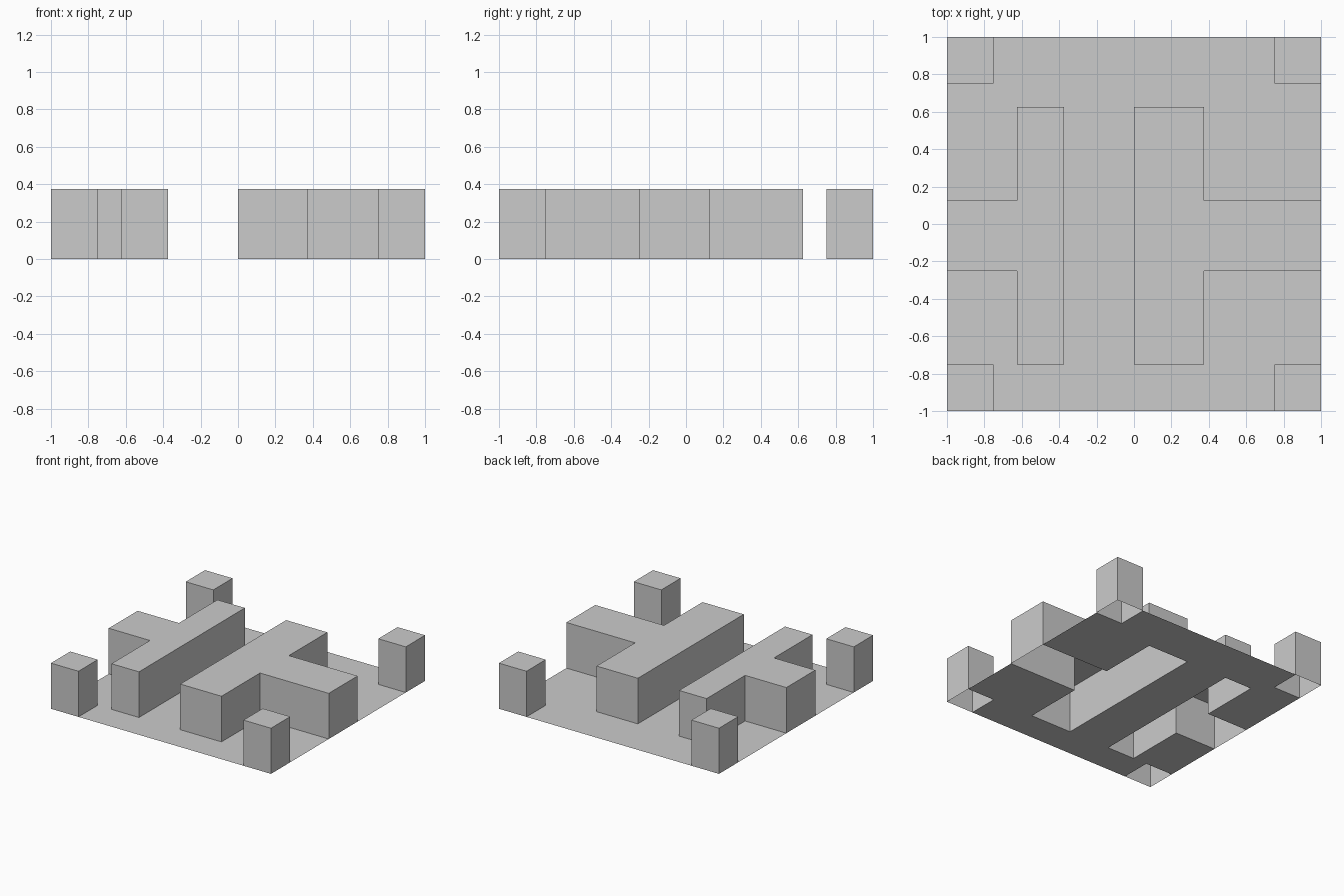
import bpy

if "Cube" in bpy.data.objects:
    bpy.data.objects.remove(bpy.data.objects["Cube"])

H = 0.375   # height of the raised blocks
P = 0.75    # inner edge of the corner pillars


def make_object(name, verts, faces):
    mesh = bpy.data.meshes.new(name)
    mesh.from_pydata(verts, [], faces)
    mesh.update()
    obj = bpy.data.objects.new(name, mesh)
    bpy.context.collection.objects.link(obj)
    return obj


def raised_block(name, outline):
    """Hollow block, open underneath; outline runs counter-clockwise."""
    n = len(outline)
    verts = [(x, y, z) for z in (0, H) for x, y in outline]
    walls = [(i, (i + 1) % n, n + (i + 1) % n, n + i) for i in range(n)]
    make_object(name, verts, walls + [tuple(range(n, 2 * n))])


def t_outline(edge, stem, bar):
    """T shape: arm from the plate edge to a long bar between stem and bar."""
    return [(edge, -0.25), (stem, -0.25), (stem, -0.75), (bar, -0.75),
            (bar, 0.625), (stem, 0.625), (stem, 0.125), (edge, 0.125)]


right_t = t_outline(1, 0.375, 0)
left_t = t_outline(-1, -0.625, -0.375)

# T-shaped blocks
raised_block("right_t_block", right_t[::-1])
raised_block("left_t_block", left_t)

# Corner pillars
for sx, side in ((-1, "left"), (1, "right")):
    for sy, end in ((-1, "front"), (1, "back")):
        xs, ys = sorted((sx, sx * P)), sorted((sy, sy * P))
        raised_block(f"{end}_{side}_pillar",
                     [(xs[0], ys[0]), (xs[1], ys[0]), (xs[1], ys[1]), (xs[0], ys[1])])

# Thin floor with openings under every block
floor = ([(-P, -1), (P, -1), (P, -P), (1, -P)] + right_t
         + [(1, P), (P, P), (P, 1), (-P, 1), (-P, P), (-1, P)] + left_t[::-1]
         + [(-1, -P), (-P, -P)])
make_object("floor_sheet", [(x, y, 0) for x, y in floor], [tuple(range(len(floor)))])
